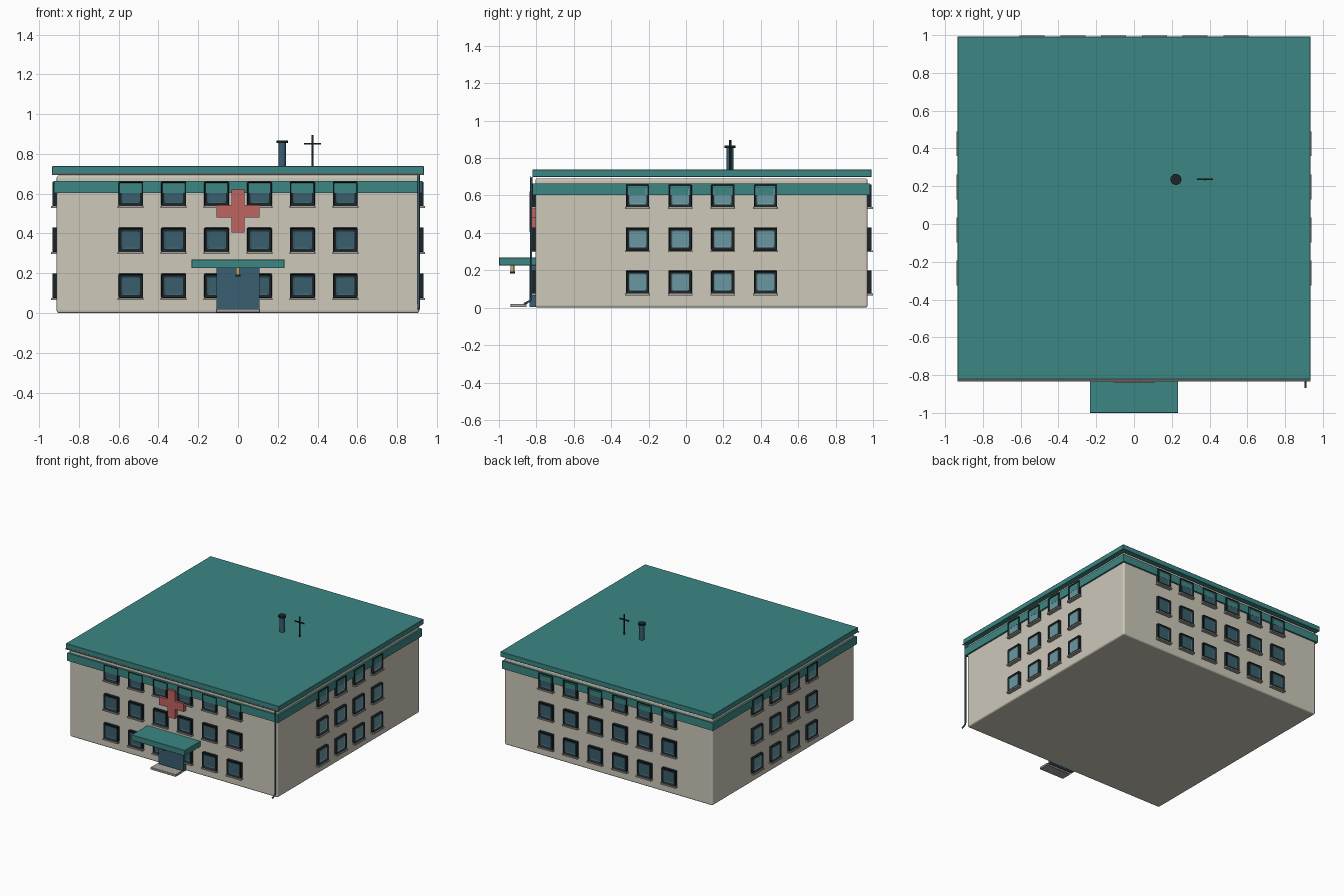
import bpy, bmesh
from math import pi, cos, sin
from mathutils import Matrix, Vector

if "Cube" in bpy.data.objects:
    bpy.data.objects.remove(bpy.data.objects["Cube"])

def mat(name, hexcol):
    lin = lambda c: c / 12.92 if c <= 0.04045 else ((c + 0.055) / 1.055) ** 2.4
    m = bpy.data.materials.new(name)
    m.diffuse_color = [lin(int(hexcol[i:i + 2], 16) / 255) for i in (0, 2, 4)] + [1]
    m.use_nodes = True
    m.node_tree.nodes["Principled BSDF"].inputs["Base Color"].default_value = m.diffuse_color
    return m

WALL = mat("wall", "CDC8BA")
TEAL = mat("teal", "3C8784")
DARK = mat("dark", "1C2428")
GLASS = mat("glass", "3A5F6C")
GLASS_SIDE = mat("side_glass", "6A97A1")
BLUE = mat("blue", "3A5F72")
RED = mat("red", "BF635F")
STONE = mat("stone", "A9A49C")
LAMP = mat("lamp", "C9AE74")

def finish(name, bm, material, bevel=0, segments=1):
    bmesh.ops.recalc_face_normals(bm, faces=bm.faces)
    me = bpy.data.meshes.new(name)
    bm.to_mesh(me)
    bm.free()
    ob = bpy.data.objects.new(name, me)
    bpy.context.collection.objects.link(ob)
    me.materials.append(material)
    if bevel:
        b = ob.modifiers.new("bevel", 'BEVEL')
        b.width, b.segments, b.limit_method = bevel, segments, 'ANGLE'
    return ob

def add_box(bm, x, y, z, M=Matrix()):
    """Box from (min, max) pairs; returns its faces."""
    size = Matrix.Diagonal((x[1] - x[0], y[1] - y[0], z[1] - z[0], 1))
    mid = Matrix.Translation((sum(x) / 2, sum(y) / 2, sum(z) / 2))
    vs = bmesh.ops.create_cube(bm, size=1, matrix=M @ mid @ size)["verts"]
    return list({f for v in vs for f in v.link_faces})

def box(name, x, y, z, material, bevel=0, segments=1):
    bm = bmesh.new()
    add_box(bm, x, y, z)
    return finish(name, bm, material, bevel, segments)

def cylinder(name, x, y, z, r, material, sides=20):
    bm = bmesh.new()
    bmesh.ops.create_cone(bm, cap_ends=True, segments=sides, radius1=r, radius2=r, depth=z[1] - z[0],
                          matrix=Matrix.Translation((x, y, sum(z) / 2)))
    ob = finish(name, bm, material)
    bpy.ops.object.select_all(action='DESELECT')
    ob.select_set(True)
    bpy.context.view_layer.objects.active = ob
    bpy.ops.object.shade_smooth_by_angle(angle=0.7)
    return ob

# Main block, trim band and roof
box("walls", (-.912, .912), (-.805, .971), (0, .692), WALL, .012, 3)
box("trim_band", (-.925, .925), (-.82, .984), (.603, .664), TEAL)
box("roof_slab", (-.935, .935), (-.822, .992), (.699, .738), TEAL, .002)

# Windows: local -y is outward, local origin on the wall at window centre
def recess(bm, faces, direction, thickness, depth):
    front = max(faces, key=lambda f: f.calc_center_median().dot(direction))
    bmesh.ops.inset_region(bm, faces=[front], thickness=thickness)
    bmesh.ops.translate(bm, verts=front.verts, vec=-direction * depth)

def windows(side, angle, wall_point, count, step, glass_material):
    frames, panes, sills = bmesh.new(), bmesh.new(), bmesh.new()
    R = Matrix.Rotation(angle, 4, 'Z')
    out = (R @ Vector((0, -1, 0, 0))).to_3d()
    for row in range(3):
        for i in range(count):
            M = Matrix.Translation((*wall_point, .137 + .231 * row)) @ R \
                @ Matrix.Translation(((i - (count - 1) / 2) * step, 0, 0))
            f = add_box(frames, (-.062, .062), (-.023, .004), (-.061, .061), M)
            frames.normal_update()
            recess(frames, f, out, .013, .013)
            g = add_box(panes, (-.047, .047), (-.015, -.006), (-.046, .046), M)
            panes.normal_update()
            recess(panes, g, out, .009, .003)
            add_box(sills, (-.066, .066), (-.028, .004), (-.071, -.061), M)
    finish(side + "_window_frames", frames, DARK, .004, 2)
    finish(side + "_window_panes", panes, glass_material)
    finish(side + "_window_sills", sills, STONE)

windows("front", 0, (0, -.805), 6, .216, GLASS)
windows("back", pi, (0, .971), 6, .216, GLASS)
windows("right", pi / 2, (.912, .083), 4, .228, GLASS_SIDE)
windows("left", -pi / 2, (-.912, .083), 4, .228, GLASS_SIDE)

# Entrance: door, step, canopy and lamp
box("door", (-.109, .109), (-.838, -.80), (.005, .23), BLUE)
box("front_step", (-.111, .111), (-.938, -.852), (.003, .021), STONE, .002)
box("canopy", (-.234, .234), (-1, -.803), (.225, .269), TEAL, .002)
cylinder("lamp_bulb", 0, -.928, (.19, .227), .01, LAMP, 12)
cylinder("lamp_base", 0, -.928, (.184, .194), .013, DARK, 12)

# Wall cross as one outline
h, w, cz = .108, .032, .512
pts = [(-w, h), (w, h), (w, w), (h, w), (h, -w), (w, -w)]
pts += [(-x, -z) for x, z in pts]
bm = bmesh.new()
face = bm.faces.new([bm.verts.new((x, -.838, cz + z)) for x, z in pts])
new = bmesh.ops.extrude_face_region(bm, geom=[face])["geom"]
bmesh.ops.translate(bm, vec=(0, .034, 0), verts=[v for v in new if isinstance(v, bmesh.types.BMVert)])
finish("wall_cross", bm, RED)

# Half-round gutter along the front eave
bm = bmesh.new()
arc = [(r * cos(a), r * sin(a)) for r, order in ((.009, range(9)), (.006, range(8, -1, -1)))
       for a in [pi + pi * k / 8 for k in order]]
face = bm.faces.new([bm.verts.new((-.935, -.825 + y, .703 + z)) for y, z in arc])
new = bmesh.ops.extrude_face_region(bm, geom=[face])["geom"]
bmesh.ops.translate(bm, vec=(1.87, 0, 0), verts=[v for v in new if isinstance(v, bmesh.types.BMVert)])
finish("gutter", bm, STONE)

# Downpipe with kicked-out foot
cu = bpy.data.curves.new("downpipe", 'CURVE')
cu.dimensions, cu.bevel_depth, cu.bevel_resolution, cu.use_fill_caps = '3D', .006, 2, True
sp = cu.splines.new('POLY')
path = [(.908, -.828, .697), (.908, -.828, .05), (.908, -.835, .036), (.908, -.866, .02)]
sp.points.add(len(path) - 1)
for p, co in zip(sp.points, path):
    p.co = (*co, 1)
cu.materials.append(BLUE)
bpy.context.collection.objects.link(bpy.data.objects.new("downpipe", cu))

# Roof vent and antenna
cylinder("vent_pipe", .222, .236, (.73, .857), .019, BLUE)
cylinder("vent_cap", .222, .236, (.855, .867), .029, DARK)
cylinder("antenna_mast", .375, .236, (.73, .896), .006, DARK, 10)
box("antenna_bar", (.333, .417), (.232, .240), (.848, .856), DARK)
